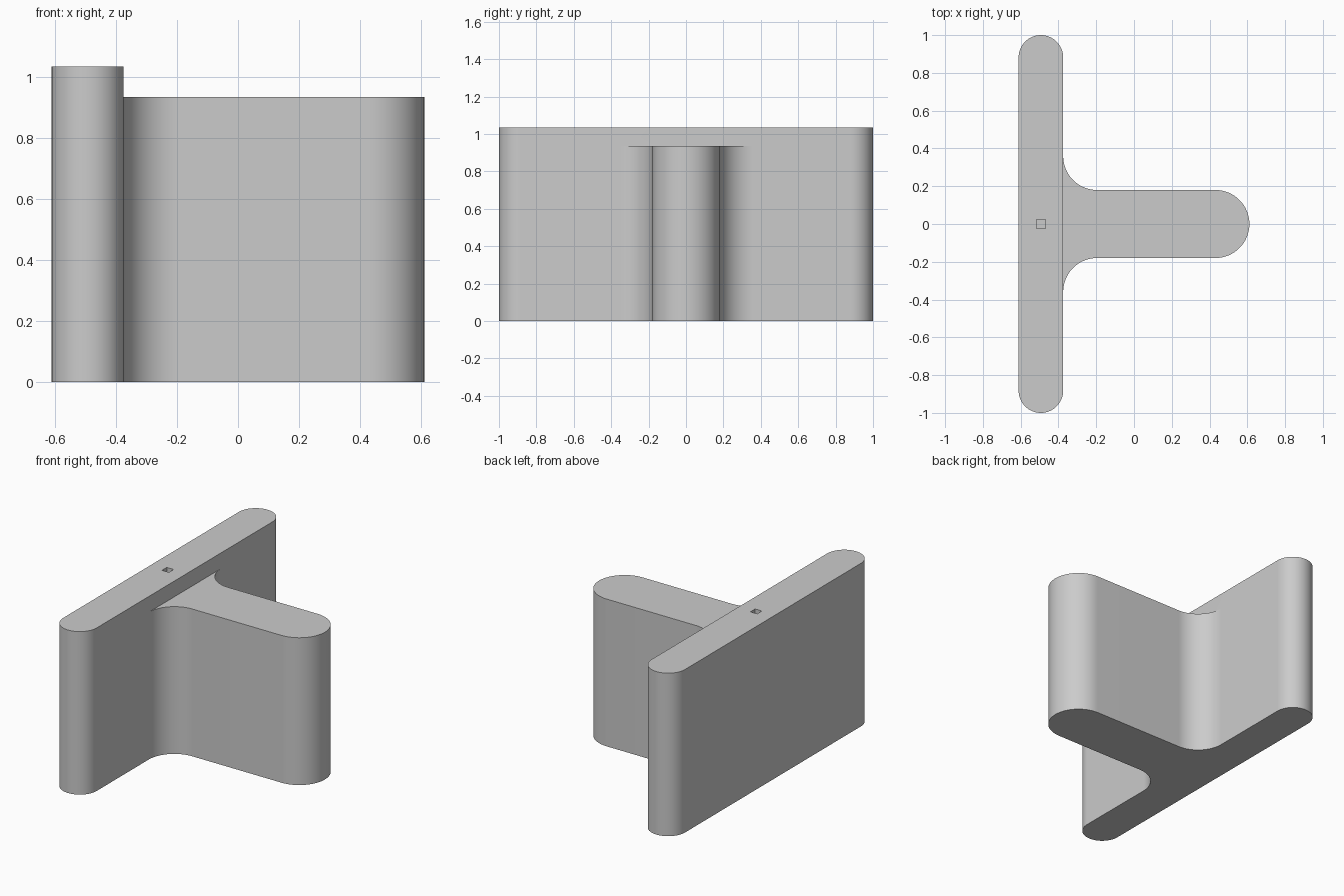
import bpy
import bmesh
from math import sin, cos, radians

cube = bpy.data.objects.get("Cube")
if cube:
    bpy.data.objects.remove(cube)

WALL_X, WALL_R, WALL_H = -0.493, 0.118, 1.035
STEM_R, STEM_H, STEM_END = 0.18, 0.935, 0.611
FILLET = 0.18
FACE_X = WALL_X + WALL_R

grey = bpy.data.materials.new("plain grey")
grey.use_nodes = True
colour = (0.6, 0.6, 0.6, 1)
grey.diffuse_color = colour
grey.node_tree.nodes["Principled BSDF"].inputs["Base Color"].default_value = colour


def arc(cx, cy, r, start, end, steps=32):
    angles = [radians(start + (end - start) * i / steps) for i in range(steps + 1)]
    return [(cx + r * cos(a), cy + r * sin(a)) for a in angles]


def prism(name, outline, bottom, top):
    bm = bmesh.new()
    face = bm.faces.new([bm.verts.new((x, y, bottom)) for x, y in outline])
    new = bmesh.ops.extrude_face_region(bm, geom=[face])["geom"]
    verts = [v for v in new if isinstance(v, bmesh.types.BMVert)]
    bmesh.ops.translate(bm, verts=verts, vec=(0, 0, top - bottom))
    bmesh.ops.recalc_face_normals(bm, faces=bm.faces)
    mesh = bpy.data.meshes.new(name)
    bm.to_mesh(mesh)
    bm.free()
    mesh.materials.append(grey)
    obj = bpy.data.objects.new(name, mesh)
    bpy.context.collection.objects.link(obj)
    return obj


def combine(target, tool, operation):
    mod = target.modifiers.new(operation.lower(), "BOOLEAN")
    mod.operation, mod.solver, mod.object = operation, "EXACT", tool
    bpy.context.view_layer.objects.active = target
    bpy.ops.object.modifier_apply(modifier=mod.name)
    bpy.data.objects.remove(tool)


# Tall wall with rounded ends
end_y = 1 - WALL_R
wall = prism("t_shaped_block",
             arc(WALL_X, end_y, WALL_R, 0, 180) + arc(WALL_X, -end_y, WALL_R, 180, 360),
             0, WALL_H)

# Lower stem: round tip and fillets flaring into the wall
root_x, flare_y = FACE_X + FILLET, STEM_R + FILLET
stem = prism("stem",
             [(WALL_X, -flare_y)]
             + arc(root_x, -flare_y, FILLET, 180, 90)
             + arc(STEM_END - STEM_R, 0, STEM_R, -90, 90)
             + arc(root_x, flare_y, FILLET, 270, 180)
             + [(WALL_X, flare_y)],
             0, STEM_H)
combine(wall, stem, "UNION")

# Small square socket in the wall top
s = 0.024
socket = prism("socket_cutter",
               [(WALL_X + i * s, j * s) for i, j in ((-1, -1), (1, -1), (1, 1), (-1, 1))],
               WALL_H - 0.04, WALL_H + 0.1)
combine(wall, socket, "DIFFERENCE")

# Smooth curves, crisp rims
bpy.ops.object.select_all(action="DESELECT")
wall.select_set(True)
bpy.context.view_layer.objects.active = wall
bpy.ops.object.shade_smooth_by_angle(angle=radians(30))
